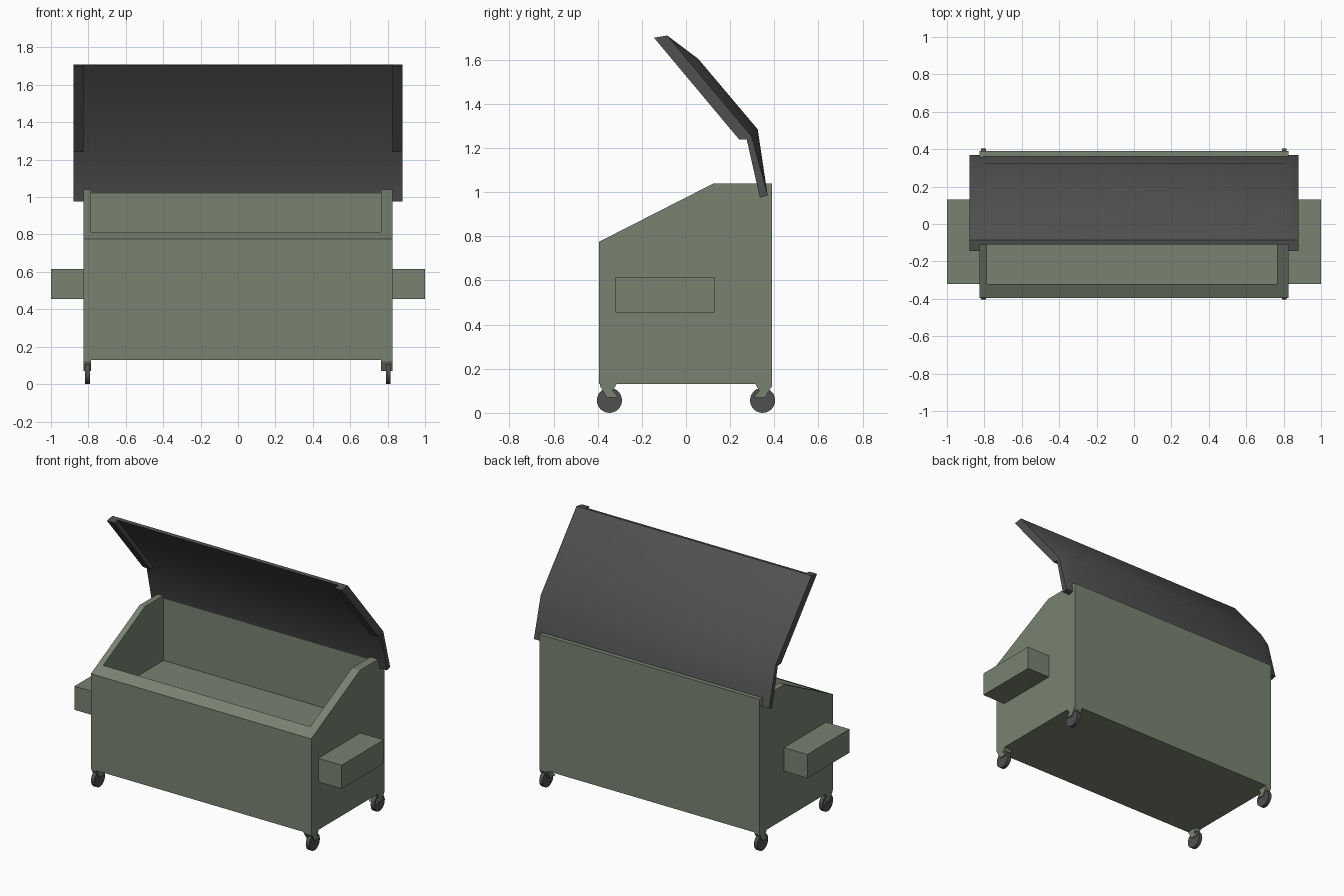
import bpy, bmesh, math
from mathutils import Matrix

if "Cube" in bpy.data.objects:
    bpy.data.objects.remove(bpy.data.objects["Cube"])


def material(name, rgb):
    m = bpy.data.materials.new(name)
    m.diffuse_color = (*rgb, 1)
    m.use_nodes = True
    m.node_tree.nodes["Principled BSDF"].inputs["Base Color"].default_value = m.diffuse_color
    return m


GREEN = material("painted_green", (0.19, 0.225, 0.165))
DARK = material("dark_plastic", (0.08, 0.08, 0.08))


def finish(name, bm, mat):
    bmesh.ops.recalc_face_normals(bm, faces=bm.faces)
    me = bpy.data.meshes.new(name)
    bm.to_mesh(me)
    bm.free()
    ob = bpy.data.objects.new(name, me)
    bpy.context.collection.objects.link(ob)
    me.materials.append(mat)
    return ob


def loft(name, stations, mat):
    """Skin closed (y, z) outlines placed at increasing x."""
    bm = bmesh.new()
    loops = [[bm.verts.new((x, y, z)) for y, z in pts] for x, pts in stations]
    n = len(loops[0])
    for a, b in zip(loops, loops[1:]):
        for i in range(n):
            j = (i + 1) % n
            bm.faces.new((a[i], a[j], b[j], b[i]))
    bm.faces.new(loops[0])
    bm.faces.new(loops[-1])
    return finish(name, bm, mat)


def prism(name, x0, x1, pts, mat):
    return loft(name, [(x0, pts), (x1, pts)], mat)


def rect(y0, y1, z0, z1):
    return [(y0, z0), (y1, z0), (y1, z1), (y0, z1)]


def smooth(ob, angle):
    bpy.ops.object.select_all(action='DESELECT')
    ob.select_set(True)
    bpy.context.view_layer.objects.active = ob
    bpy.ops.object.shade_smooth_by_angle(angle=math.radians(angle))


# Hollow container with sloping front
body = prism("container", -0.825, 0.825,
             [(-0.395, 0.13), (0.39, 0.13), (0.39, 1.04), (0.125, 1.04), (-0.395, 0.775)], GREEN)
cutter = prism("cavity_cutter", -0.785, 0.765, rect(-0.32, 0.325, 0.60, 1.3), GREEN)
cutter.hide_render = True
mod = body.modifiers.new("cavity", 'BOOLEAN')
mod.object = cutter
mod.solver = 'EXACT'
bpy.context.view_layer.objects.active = body
bpy.ops.object.modifier_apply(modifier=mod.name)
bpy.data.objects.remove(cutter)

# Fork pockets on both sides
prism("fork_pocket_right", 0.825, 1.0, rect(-0.32, 0.13, 0.455, 0.615), GREEN)
prism("fork_pocket_left", -1.0, -0.825, rect(-0.32, 0.13, 0.455, 0.615), GREEN)

# Bent lid, raised between its side edges
inner = [(0.335, 0.975), (0.275, 1.24), (-0.11, 1.706)]
edge = inner + [(-0.085, 1.71), (0.015, 1.59), (0.297, 1.253), (0.37, 0.985)]
raised = inner + [(-0.085, 1.71), (0.055, 1.605), (0.325, 1.285), (0.37, 0.985)]
lid = loft("lid", [(-0.88, edge), (-0.80, raised), (0.80, raised), (0.88, edge)], DARK)
smooth(lid, 35)

# Lid side flanges
flange = [(-0.145, 1.70), (0.24, 1.24), (0.275, 1.24), (-0.11, 1.706)]
prism("lid_flange_right", 0.825, 0.88, flange, DARK)
prism("lid_flange_left", -0.88, -0.825, flange, DARK)

# Casters: bracket and wheel at each corner
bracket = [(-0.39, 0.13), (-0.39, 0.122), (-0.358, 0.07), (-0.305, 0.07), (-0.332, 0.1), (-0.315, 0.13)]
for side, x0, x1, wx in (("left", -0.825, -0.785, -0.805), ("right", 0.765, 0.825, 0.803)):
    for end, s in (("front", 1), ("rear", -1)):
        prism(f"caster_bracket_{end}_{side}", x0, x1, [(s * y, z) for y, z in bracket], GREEN)
        bm = bmesh.new()
        bmesh.ops.create_cone(bm, cap_ends=True, segments=24, radius1=0.057, radius2=0.057, depth=0.026,
                              matrix=Matrix.Translation((wx, -s * 0.347, 0.057)) @ Matrix.Rotation(math.pi / 2, 4, 'Y'))
        smooth(finish(f"wheel_{end}_{side}", bm, DARK), 30)
